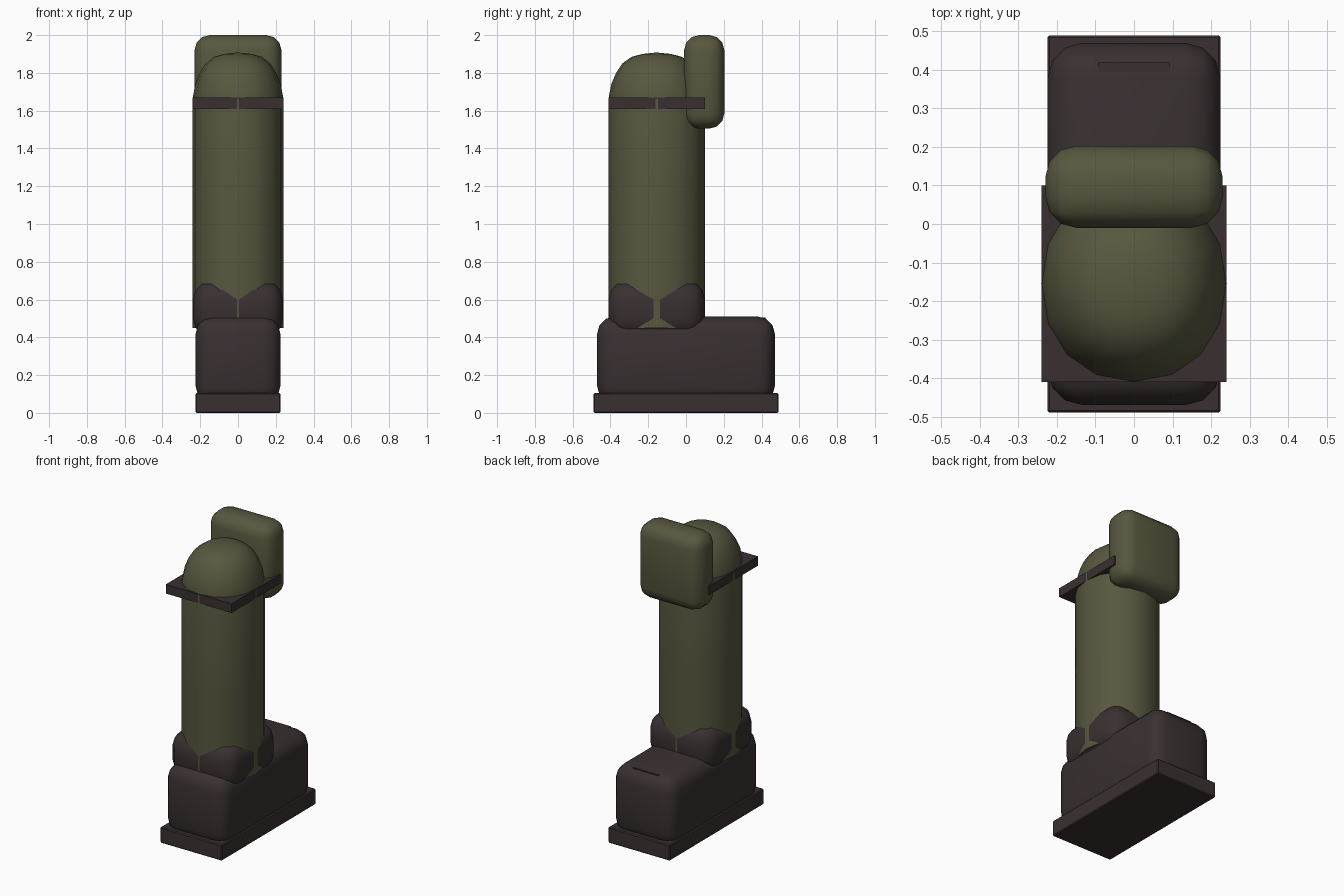
import bpy, bmesh, math

if "Cube" in bpy.data.objects:
    bpy.data.objects.remove(bpy.data.objects["Cube"])

def mat(name, col):
    m = bpy.data.materials.new(name)
    m.diffuse_color = (*col, 1)
    m.use_nodes = True
    m.node_tree.nodes["Principled BSDF"].inputs["Base Color"].default_value = m.diffuse_color
    return m

GREEN = mat("olive cloth", (0.095, 0.095, 0.05))
BROWN = mat("dark brown leather", (0.042, 0.03, 0.03))

def finish(bm, name, m, angle):
    bmesh.ops.recalc_face_normals(bm, faces=bm.faces)
    me = bpy.data.meshes.new(name)
    bm.to_mesh(me)
    bm.free()
    me.materials.append(m)
    ob = bpy.data.objects.new(name, me)
    bpy.context.collection.objects.link(ob)
    bpy.ops.object.select_all(action='DESELECT')
    bpy.context.view_layer.objects.active = ob
    ob.select_set(True)
    bpy.ops.object.shade_smooth_by_angle(angle=math.radians(angle))
    return ob

def box(name, lo, hi, m, r=0, seg=3, angle=50):
    """Box between two corners, with optional rounded edges."""
    bm = bmesh.new()
    bmesh.ops.create_cube(bm, size=1)
    for v in bm.verts:
        for i in range(3):
            v.co[i] = (lo[i] + hi[i]) / 2 + v.co[i] * (hi[i] - lo[i])
    if r:
        bmesh.ops.bevel(bm, geom=bm.edges[:], offset=r, segments=seg,
                        profile=0.5, affect='EDGES')
    return finish(bm, name, m, angle)

# Boot: sole, foot, toe plate and ankle cuff
box("sole", (-0.225, -0.49, 0), (0.225, 0.49, 0.105), BROWN, 0.006, 1, 20)
box("boot_foot", (-0.224, -0.47, 0.05), (0.224, 0.47, 0.51), BROWN, 0.09)
box("toe_plate", (-0.093, 0.395, 0.47), (0.093, 0.42, 0.506), BROWN, angle=20)
box("ankle_cuff", (-0.238, -0.41, 0.40), (0.238, 0.10, 0.70), BROWN, 0.1)

# Trouser leg: column with a domed top, slightly squared round section
CY, N = -0.155, 16
profile = [(0.45, 1), (1.05, 1), (1.66, 1), (1.74, 0.94), (1.80, 0.84),
           (1.85, 0.71), (1.885, 0.52), (1.90, 0.3)]

def spow(t):
    return math.copysign(abs(t) ** (2 / 2.15), t) if abs(t) > 1e-9 else 0

bm = bmesh.new()
rings = []
for z, s in profile:
    rings.append([bm.verts.new((0.241 * s * spow(math.cos(a)),
                                CY + 0.256 * s * spow(math.sin(a)), z))
                  for a in (2 * math.pi * k / N for k in range(N))])
for a, b in zip(rings, rings[1:]):
    for k in range(N):
        j = (k + 1) % N
        bm.faces.new((a[k], a[j], b[j], b[k]))
bm.faces.new(rings[0])
tip = bm.verts.new((0, CY, 1.908))
for k in range(N):
    bm.faces.new((rings[-1][k], rings[-1][(k + 1) % N], tip))
finish(bm, "leg", GREEN, 50)

# Knee strap and knee pad
box("knee_strap", (-0.24, -0.41, 1.61), (0.24, 0.10, 1.67), BROWN, angle=20)
box("knee_pad", (-0.23, -0.01, 1.505), (0.23, 0.203, 2.0), GREEN, 0.08)
